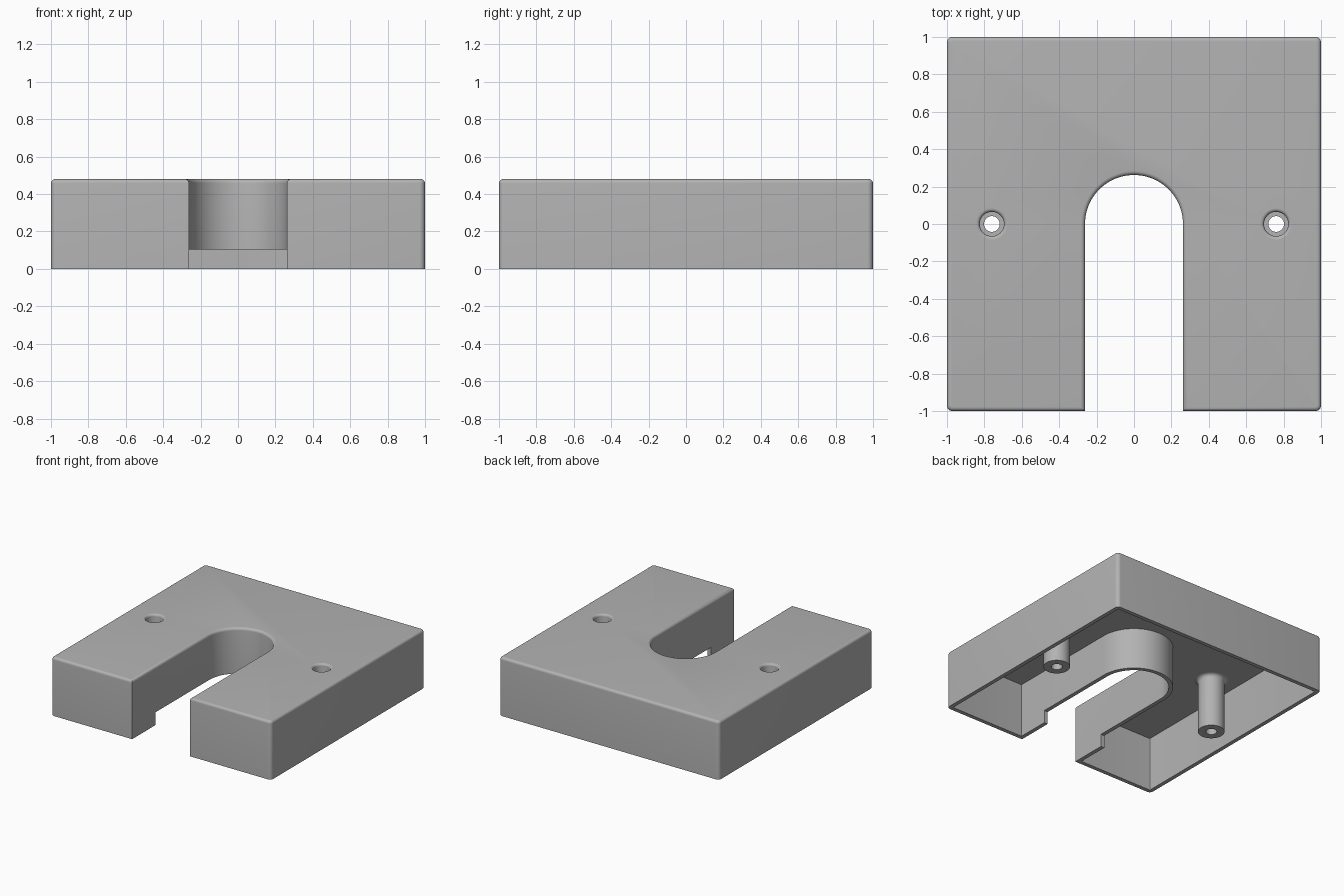
import bpy, bmesh, math
from mathutils import Vector

if "Cube" in bpy.data.objects:
    bpy.data.objects.remove(bpy.data.objects["Cube"])

H, WALL, CEIL = 0.48, 0.033, 0.447    # height, wall thickness, inner ceiling height
R_EDGE, R_CORNER, R_SLOT = 0.022, 0.03, 0.262
SCREW_X, RIM = 0.76, 0.083

grey = bpy.data.materials.new("plain_grey")
grey.diffuse_color = (0.45, 0.45, 0.45, 1)
grey.use_nodes = True
grey.node_tree.nodes["Principled BSDF"].inputs["Base Color"].default_value = grey.diffuse_color


def outline(inset, z):
    """U-shaped plan outline, moved inwards by inset."""
    pts = []
    s, r = 1 - inset, max(R_CORNER - inset, 0.003)
    for k, (sx, sy) in enumerate([(1, -1), (1, 1), (-1, 1), (-1, -1)]):
        for i in range(7):
            a = math.radians(-90 + 90 * k + 15 * i)
            pts.append((sx * (s - r) + r * math.cos(a), sy * (s - r) + r * math.sin(a), z))
    w = R_SLOT + inset
    pts.append((-w, -s, z))
    for i in range(41):
        a = math.pi * (1 - i / 40)
        pts.append((w * math.cos(a), w * math.sin(a), z))
    pts.append((w, -s, z))
    return pts


def finish(bm, name):
    bmesh.ops.recalc_face_normals(bm, faces=bm.faces)
    me = bpy.data.meshes.new(name)
    bm.to_mesh(me)
    bm.free()
    me.materials.append(grey)
    ob = bpy.data.objects.new(name, me)
    bpy.context.collection.objects.link(ob)
    return ob


def loft(name, rings, closed=False):
    """Skin a list of rings; cap both ends, or join last to first."""
    bm = bmesh.new()
    loops = [[bm.verts.new(p) for p in ring] for ring in rings]
    pairs = list(zip(loops, loops[1:])) + ([(loops[-1], loops[0])] if closed else [])
    for a, b in pairs:
        for i in range(len(a)):
            j = (i + 1) % len(a)
            bm.faces.new((a[i], a[j], b[j], b[i]))
    if not closed:
        bm.faces.new(loops[0])
        bm.faces.new(loops[-1])
    return finish(bm, name)


def circle(r, z, cx):
    return [(cx + r * math.cos(math.tau * i / 40), r * math.sin(math.tau * i / 40), z)
            for i in range(40)]


def box(name, lo, hi):
    bm = bmesh.new()
    bmesh.ops.create_cube(bm, size=1)
    for v in bm.verts:
        v.co = Vector([lo[i] if v.co[i] < 0 else hi[i] for i in range(3)])
    return finish(bm, name)


def smooth(ob):
    bpy.ops.object.select_all(action='DESELECT')
    bpy.context.view_layer.objects.active = ob
    ob.select_set(True)
    bpy.ops.object.shade_smooth_by_angle(angle=math.radians(35))


# Housing: hollow shell from inner ceiling, down the inside, up the outside
rings = [outline(WALL, CEIL), outline(WALL, 0), outline(0, 0)]
for i in range(7):
    a = math.radians(15 * i)
    rings.append(outline(R_EDGE * (1 - math.cos(a)), H - R_EDGE + R_EDGE * math.sin(a)))
housing = loft("housing", rings)

# Cutters: relief under the slot wall, and the two screw holes
cutters = [box("relief_cutter", (-0.33, -0.70, -0.1), (0.33, 0.33, 0.105))]
for side in (-1, 1):
    cutters.append(loft("hole_cutter", [circle(RIM, 0.3, side * SCREW_X),
                                        circle(RIM, 0.6, side * SCREW_X)]))
bpy.context.view_layer.objects.active = housing
for c in cutters:
    m = housing.modifiers.new("cut", 'BOOLEAN')
    m.operation, m.object, m.solver = 'DIFFERENCE', c, 'EXACT'
    bpy.ops.object.modifier_apply(modifier=m.name)
for c in cutters:
    bpy.data.objects.remove(c, do_unlink=True)
smooth(housing)

# Screw bosses: counterbored tubes with a rounded rim and a fillet at the ceiling
bore, tube, hole, seat = 0.065, 0.1, 0.042, 0.1
profile = []
for i in range(6):
    a = math.radians(18 * i)
    profile.append((RIM - (RIM - bore) * math.sin(a), H - 0.018 * (1 - math.cos(a))))
profile += [(bore, seat), (hole, seat), (hole, 0.003), (tube, 0.003)]
for i in range(6):
    a = math.radians(18 * i)
    profile.append((tube + 0.03 * (1 - math.cos(a)), CEIL - 0.03 + 0.03 * math.sin(a)))
profile.append((RIM, CEIL))
for side, name in ((-1, "left_screw_boss"), (1, "right_screw_boss")):
    smooth(loft(name, [circle(r, z, side * SCREW_X) for r, z in profile], closed=True))
